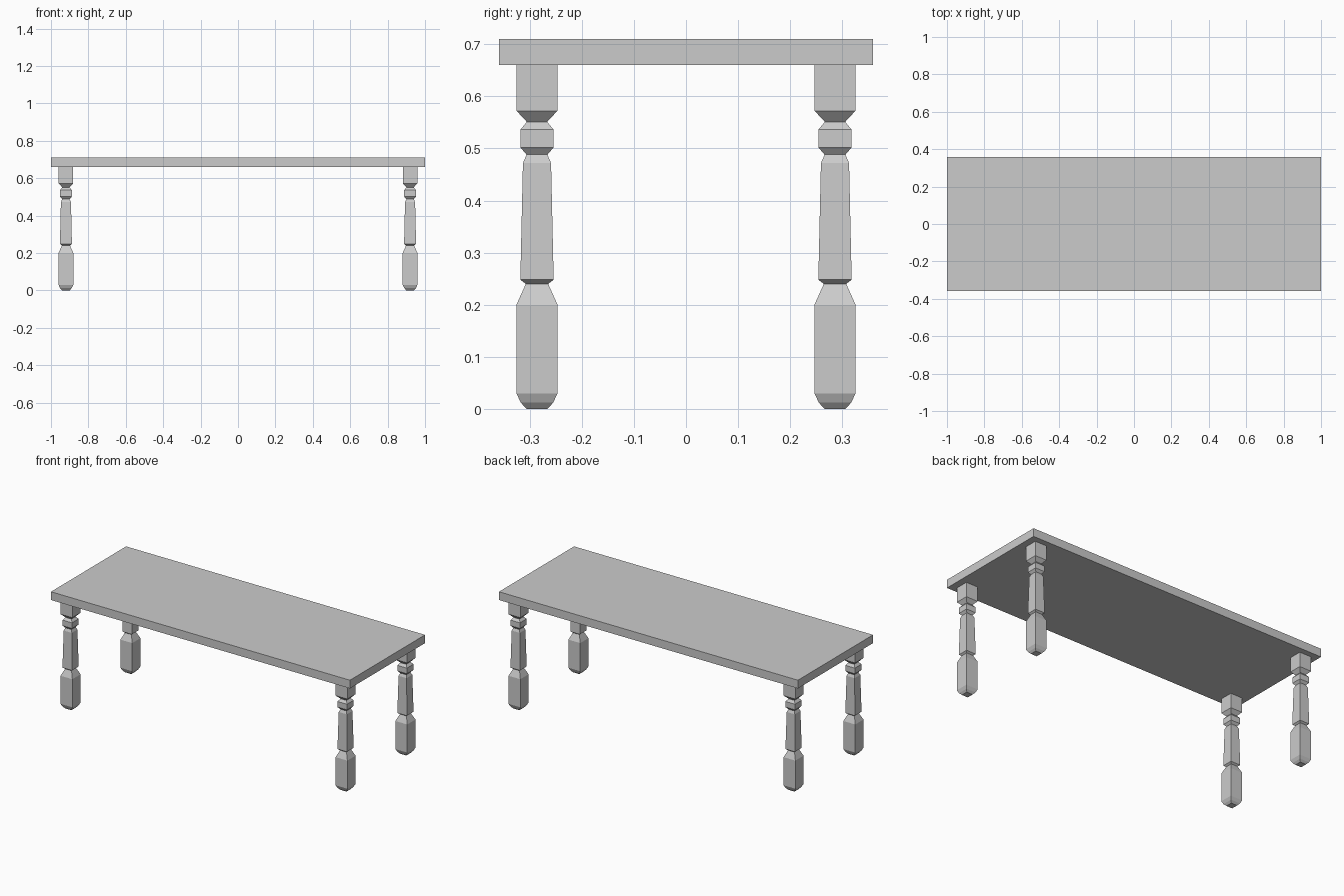
import bpy, bmesh

if "Cube" in bpy.data.objects:
    bpy.data.objects.remove(bpy.data.objects["Cube"])

# Square-section leg profile: (half width, height)
PROFILE = [(0.02, 0.0), (0.031, 0.012), (0.0395, 0.03), (0.0395, 0.2),
           (0.0215, 0.24), (0.032, 0.248), (0.027, 0.472), (0.02, 0.488),
           (0.032, 0.502), (0.032, 0.536), (0.0195, 0.551),
           (0.039, 0.572), (0.039, 0.66)]


def add_object(name, bm, location):
    mesh = bpy.data.meshes.new(name)
    bmesh.ops.recalc_face_normals(bm, faces=bm.faces)
    bm.to_mesh(mesh)
    bm.free()
    obj = bpy.data.objects.new(name, mesh)
    obj.location = location
    bpy.context.collection.objects.link(obj)
    return obj


def square_leg(name, x, y):
    bm = bmesh.new()
    rings = [[bm.verts.new((sx * r, sy * r, z))
              for sx, sy in ((-1, -1), (1, -1), (1, 1), (-1, 1))]
             for r, z in PROFILE]
    for a, b in zip(rings, rings[1:]):
        for i in range(4):
            j = (i + 1) % 4
            bm.faces.new((a[i], a[j], b[j], b[i]))
    bm.faces.new(rings[0][::-1])
    bm.faces.new(rings[-1])
    return add_object(name, bm, (x, y, 0))


# Table top slab
bm = bmesh.new()
bmesh.ops.create_cube(bm, size=1)
bmesh.ops.scale(bm, vec=(2.0, 0.718, 0.05), verts=bm.verts)
add_object("table_top", bm, (0, 0, 0.685))

# Four turned-style legs
for x, side in ((-0.92, "left"), (0.92, "right")):
    for y, end in ((-0.286, "front"), (0.286, "back")):
        square_leg(f"{end}_{side}_leg", x, y)
